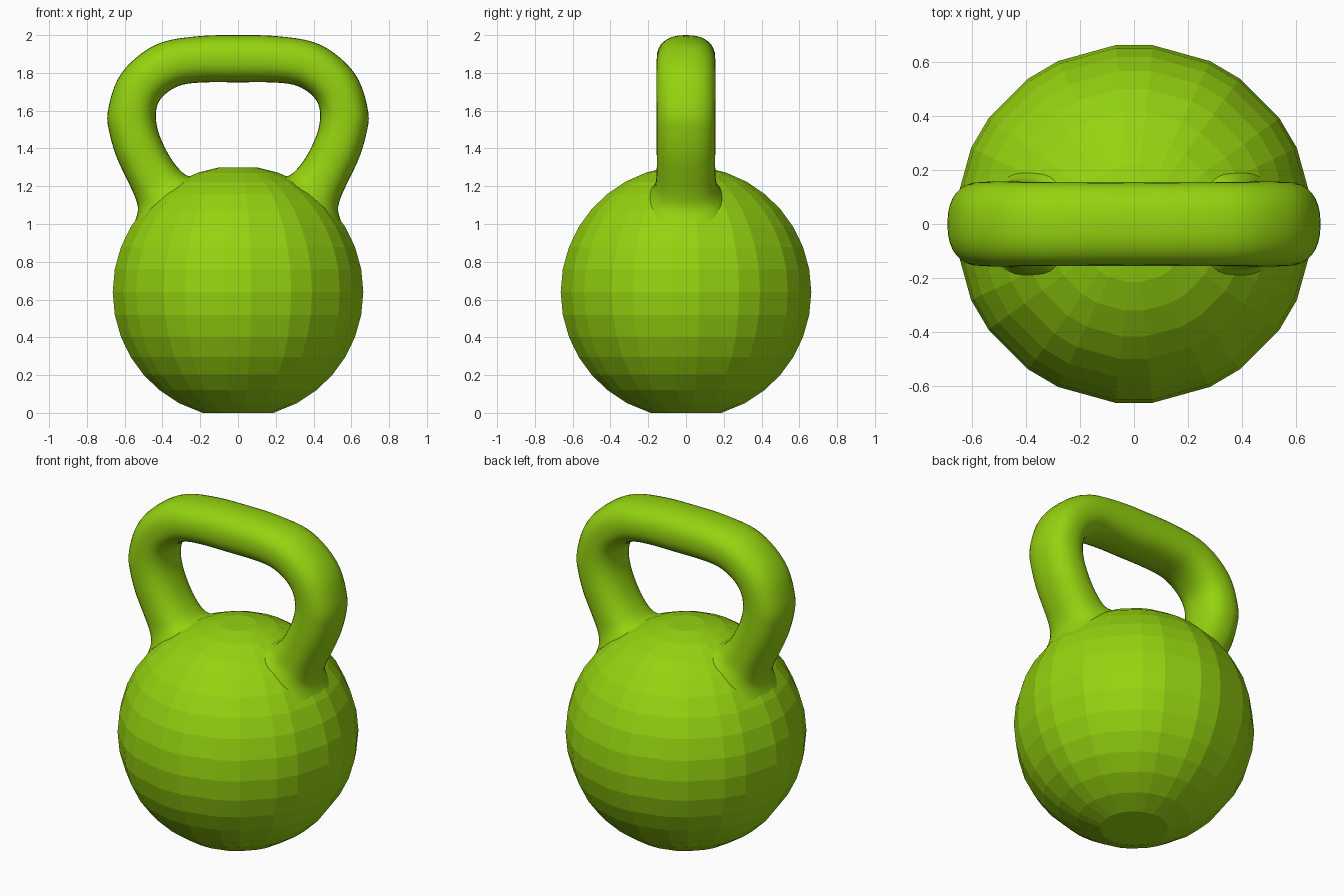
import bpy, bmesh
from math import sin, cos, radians, copysign, pi
from mathutils import Vector

cube = bpy.data.objects.get("Cube")
if cube:
    bpy.data.objects.remove(cube)

GREEN = (0.30, 0.65, 0.005, 1)
green = bpy.data.materials.new("lime green")
green.use_nodes = True
green.diffuse_color = GREEN
green.node_tree.nodes["Principled BSDF"].inputs["Base Color"].default_value = GREEN


def loft(name, rings):
    """Skin closed rings of equal length and cap both ends."""
    bm = bmesh.new()
    loops = [[bm.verts.new(p) for p in ring] for ring in rings]
    for a, b in zip(loops, loops[1:]):
        for i in range(len(a)):
            j = (i + 1) % len(a)
            bm.faces.new((a[i], a[j], b[j], b[i]))
    bm.faces.new(loops[0])
    bm.faces.new(loops[-1])
    bmesh.ops.recalc_face_normals(bm, faces=bm.faces)
    mesh = bpy.data.meshes.new(name)
    bm.to_mesh(mesh)
    bm.free()
    mesh.materials.append(green)
    obj = bpy.data.objects.new(name, mesh)
    bpy.context.collection.objects.link(obj)
    return obj


# Faceted ball with a flat base
RADIUS, CENTRE = 0.667, 0.64
quadrant = [6, 25, 36, 54, 65, 84]
turns = [radians(q + 90 * k) for k in range(4) for q in quadrant]
latitudes = [-73.6, -62, -51, -41, -31, -21, -10.5, 0, 10.5, 21, 31, 41, 51, 61, 71, 81]
loft("ball", [[(RADIUS * cos(radians(lat)) * cos(t),
                RADIUS * cos(radians(lat)) * sin(t),
                max(0, CENTRE + RADIUS * sin(radians(lat)))) for t in turns]
              for lat in latitudes])

# Handle sections: outer x, outer z, inner x, inner z, half depth
half = [
    (0.00, 2.00, 0.00, 1.75, 0.155),
    (0.20, 1.995, 0.17, 1.75, 0.155),
    (0.40, 1.963, 0.29, 1.738, 0.156),
    (0.54, 1.88, 0.37, 1.70, 0.157),
    (0.64, 1.76, 0.42, 1.645, 0.157),
    (0.69, 1.59, 0.435, 1.58, 0.156),
    (0.68, 1.48, 0.425, 1.50, 0.155),
    (0.645, 1.36, 0.39, 1.41, 0.155),
    (0.60, 1.26, 0.34, 1.325, 0.155),
    (0.548, 1.15, 0.28, 1.262, 0.163),
    (0.53, 1.07, 0.225, 1.25, 0.187),
    (0.56, 0.98, 0.17, 1.24, 0.215),
]
sections = [Vector((-a, b, -c, d, e)) for a, b, c, d, e in half[:0:-1]]
sections += [Vector(s) for s in half]


def spline(p, q, r, s, t):
    return 0.5 * (2 * q + (r - p) * t + (2 * p - 5 * q + 4 * r - s) * t * t
                  + (3 * q - p - 3 * r + s) * t ** 3)


def section_ring(s, sides=32):
    """Softly squared oval spanning the outer and inner edge."""
    outer, inner = Vector((s[0], 0, s[1])), Vector((s[2], 0, s[3]))
    mid, arm = (outer + inner) / 2, (outer - inner) / 2
    ring = []
    for i in range(sides):
        a = 2 * pi * i / sides
        u, v = (copysign(abs(w) ** 0.85, w) for w in (cos(a), sin(a)))
        ring.append(mid + arm * u + Vector((0, s[4] * v, 0)))
    return ring


# Smooth handle, flared where it meets the ball
STEPS = 4
rings = []
last = len(sections) - 1
for i in range(last):
    pts = [sections[min(max(i + k, 0), last)] for k in (-1, 0, 1, 2)]
    rings += [section_ring(spline(*pts, k / STEPS)) for k in range(STEPS)]
rings.append(section_ring(sections[last]))
handle = loft("handle", rings)

bpy.ops.object.select_all(action="DESELECT")
handle.select_set(True)
bpy.context.view_layer.objects.active = handle
bpy.ops.object.shade_smooth_by_angle(angle=radians(50))
